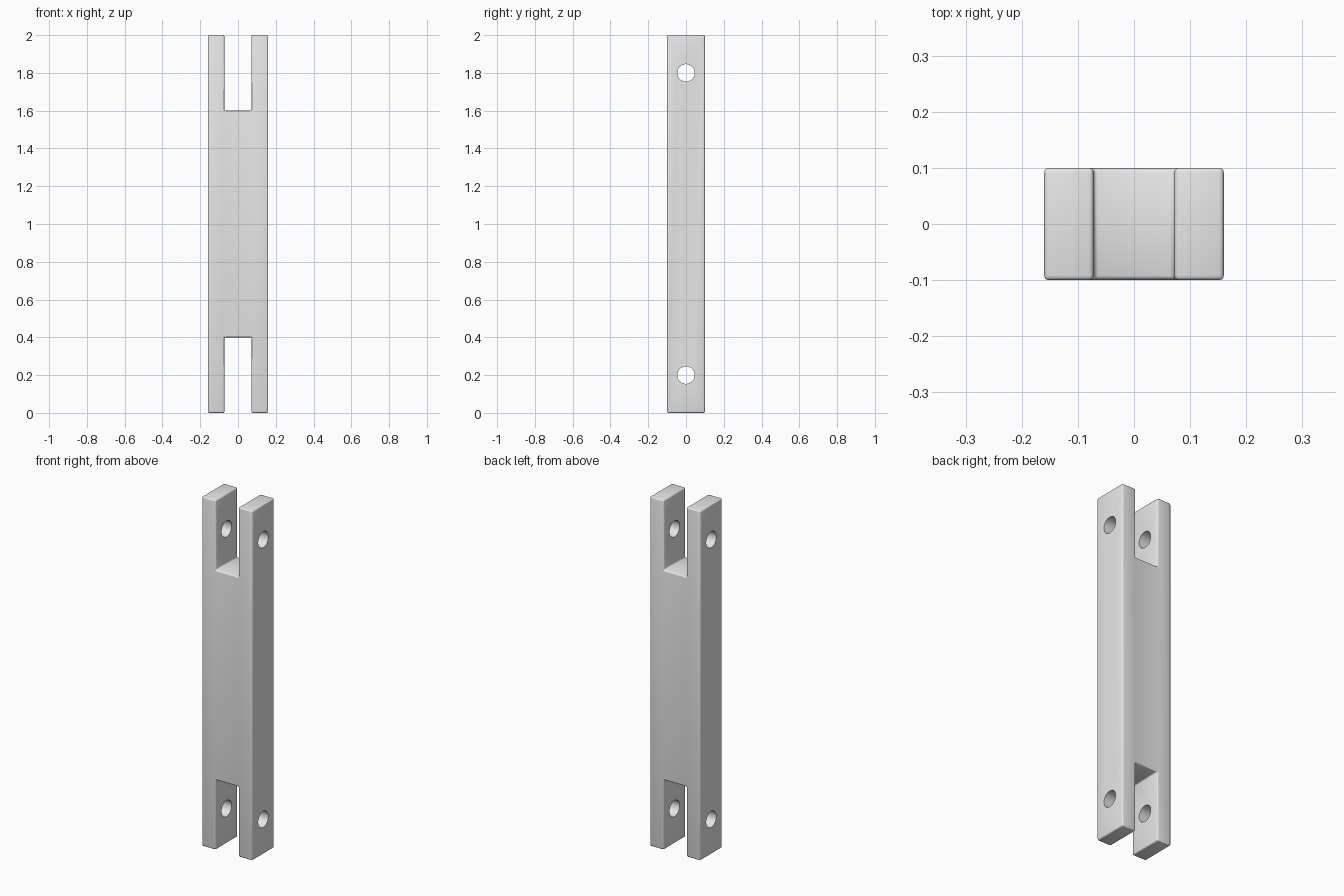
import bpy, bmesh, math

cube = bpy.data.objects.get("Cube")
if cube:
    bpy.data.objects.remove(cube, do_unlink=True)

HALF_W, HALF_D, HEIGHT = 0.16, 0.10, 2.0
SLOT, SLOT_DEPTH = 0.072, 0.40
HOLE_R, HOLE_INSET = 0.046, 0.20

# Plain grey metal
grey = bpy.data.materials.new("light_grey")
grey.use_nodes = True
grey.diffuse_color = (0.8, 0.8, 0.8, 1)
grey.node_tree.nodes["Principled BSDF"].inputs["Base Color"].default_value = (0.8, 0.8, 0.8, 1)

# Link bar: H-shaped profile extruded through its depth
right_side = [(SLOT, SLOT_DEPTH), (SLOT, 0), (HALF_W, 0),
              (HALF_W, HEIGHT), (SLOT, HEIGHT), (SLOT, HEIGHT - SLOT_DEPTH)]
profile = right_side + [(-x, z) for x, z in reversed(right_side)]
bm = bmesh.new()
face = bm.faces.new([bm.verts.new((x, -HALF_D, z)) for x, z in profile])
ext = bmesh.ops.extrude_face_region(bm, geom=[face])
moved = [v for v in ext["geom"] if isinstance(v, bmesh.types.BMVert)]
bmesh.ops.translate(bm, verts=moved, vec=(0, 2 * HALF_D, 0))
bmesh.ops.recalc_face_normals(bm, faces=bm.faces)
mesh = bpy.data.meshes.new("link_bar")
bm.to_mesh(mesh)
bm.free()
bar = bpy.data.objects.new("link_bar", mesh)
bpy.context.collection.objects.link(bar)
mesh.materials.append(grey)

# Softly rounded edges
bevel = bar.modifiers.new("rounded_edges", "BEVEL")
bevel.width = 0.008
bevel.segments = 3

# Pin holes through both forks
cutters = []
for z in (HOLE_INSET, HEIGHT - HOLE_INSET):
    bpy.ops.mesh.primitive_cylinder_add(vertices=48, radius=HOLE_R, depth=1,
                                        location=(0, 0, z), rotation=(0, math.pi / 2, 0))
    cutter = bpy.context.object
    cutter.name = "pin_hole_cutter"
    cutter.hide_render = True
    cutter.data.materials.append(grey)
    cut = bar.modifiers.new("pin_hole", "BOOLEAN")
    cut.operation = "DIFFERENCE"
    cut.solver = "EXACT"
    cut.object = cutter
    cutters.append(cutter)

# Bake the modifiers, then discard the cutters
bpy.ops.object.select_all(action="DESELECT")
bar.select_set(True)
bpy.context.view_layer.objects.active = bar
for name in [m.name for m in bar.modifiers]:
    bpy.ops.object.modifier_apply(modifier=name)
for cutter in cutters:
    bpy.data.objects.remove(cutter, do_unlink=True)
bpy.ops.object.shade_smooth_by_angle(angle=math.radians(35))
